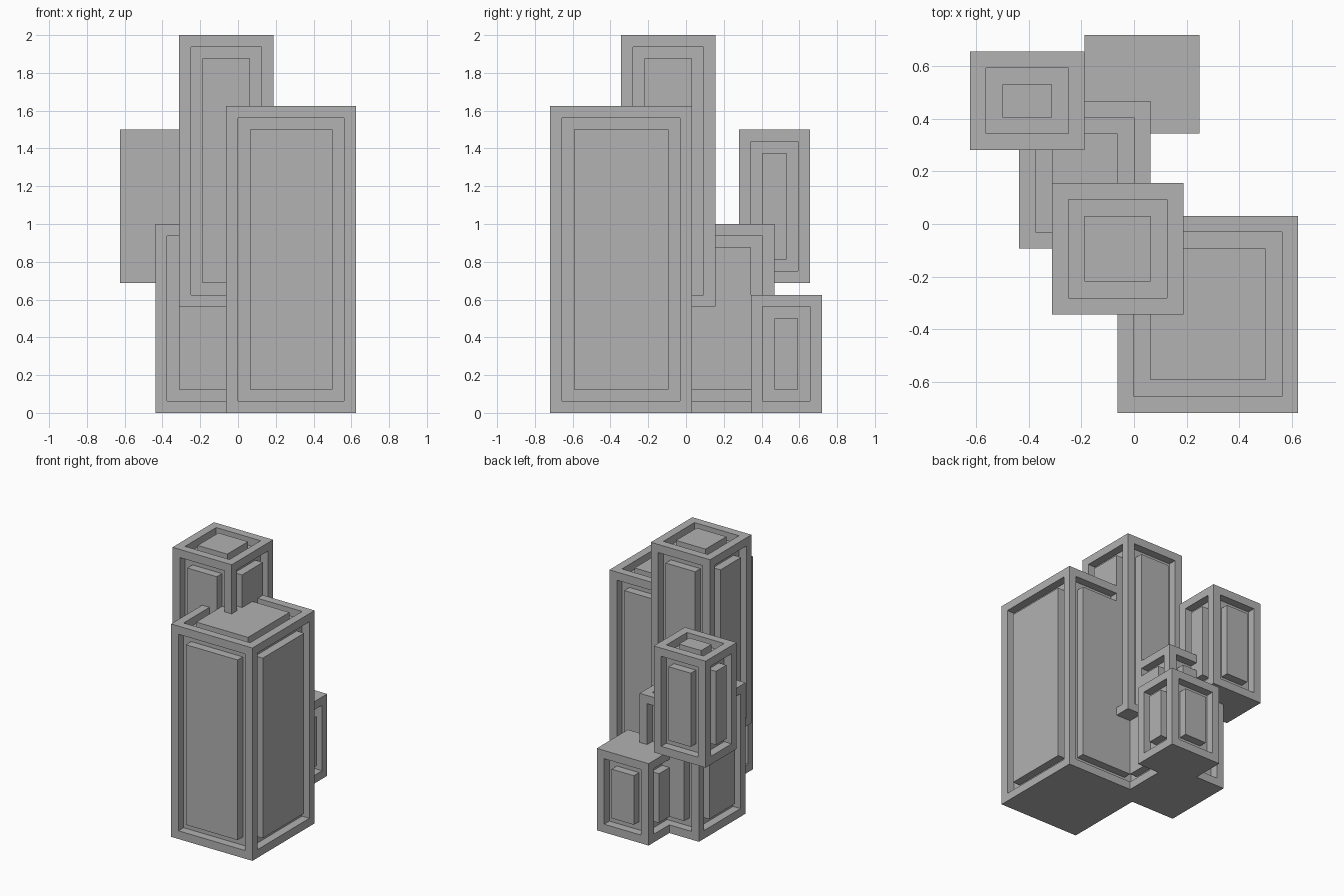
import bpy
import bmesh
from mathutils import Vector

cube = bpy.data.objects.get("Cube")
if cube:
    bpy.data.objects.remove(cube, do_unlink=True)

U = 1 / 16                                  # grid step: frame width and groove depth
ORIGIN = Vector((-10, -11.5, 0))            # corner of the footprint, in grid steps

# Single stone material
stone = bpy.data.materials.new("grey_stone")
stone.use_nodes = True
GREY = (0.445, 0.445, 0.445, 1)
stone.diffuse_color = GREY
stone.node_tree.nodes["Principled BSDF"].inputs["Base Color"].default_value = GREY

DIRS = {"left": (1, 0, 0), "right": (-1, 0, 0), "front": (0, -1, 0),
        "back": (0, 1, 0), "top": (0, 0, 1)}


def panelled_block(name, corner, size, plain=()):
    """Box with a frame, a groove and a flush raised panel on each listed side."""
    bm = bmesh.new()
    bmesh.ops.create_cube(bm, size=1)
    centre = ORIGIN + Vector(corner) + Vector(size) / 2
    for v in bm.verts:
        v.co = Vector(a * s + c for a, s, c in zip(v.co, size, centre)) * U
    bm.normal_update()
    sides = [Vector(d) for key, d in DIRS.items() if key not in plain]
    faces = [f for f in bm.faces if any(f.normal.dot(d) > 0.9 for d in sides)]
    # frame, groove wall, groove floor, panel wall
    for width, depth in ((U, 0), (0, -U), (U, 0), (0, U)):
        bmesh.ops.inset_individual(bm, faces=faces, thickness=width,
                                   depth=depth, use_even_offset=True)
        bm.normal_update()
    mesh = bpy.data.meshes.new(name)
    bm.to_mesh(mesh)
    bm.free()
    mesh.materials.append(stone)
    obj = bpy.data.objects.new(name, mesh)
    bpy.context.collection.objects.link(obj)
    return obj


# Overlapping blocks: corner and size in grid steps
panelled_block("main_block", (9, 0, 0), (11, 12, 26))
panelled_block("tall_block", (5, 6, 9), (8, 8, 23))
panelled_block("middle_block", (3, 10, 0), (8, 9, 16))
panelled_block("raised_back_block", (0, 16, 11), (7, 6, 13), plain=("front",))
panelled_block("low_back_block", (7, 17, 0), (7, 6, 10), plain=("top",))
